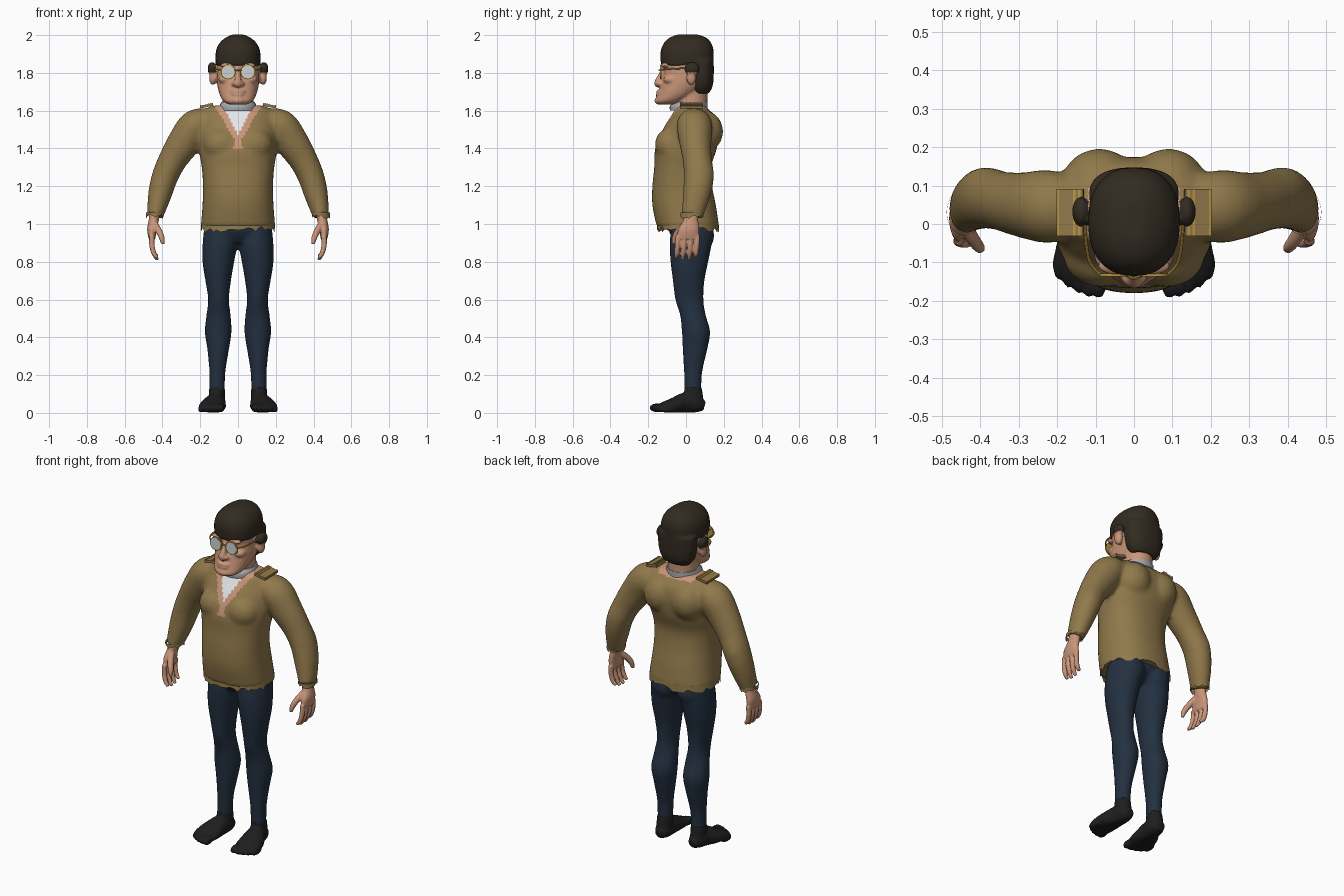
import bpy, bmesh, math, random
from mathutils import Vector, Matrix

random.seed(4)
cube = bpy.data.objects.get("Cube")
if cube:
    bpy.data.objects.remove(cube, do_unlink=True)


def material(name, *rgb):
    m = bpy.data.materials.new(name)
    m.use_nodes = True
    m.diffuse_color = (*rgb, 1)
    bsdf = next(n for n in m.node_tree.nodes if n.type == "BSDF_PRINCIPLED")
    bsdf.inputs["Base Color"].default_value = (*rgb, 1)
    return m


SHIRT = material("tan cloth", .28, .19, .07)
PANTS = material("navy cloth", .017, .03, .052)
HAIR = material("dark brown hair", .032, .024, .015)
SKIN = material("skin", .58, .30, .19)
SOCK = material("black sock", .013, .013, .014)
WHITE = material("white cloth", .78, .79, .8)
GREY = material("grey collar", .38, .40, .42)
LENS = material("pale lens", .62, .65, .65)
GOLD = material("gold", .48, .30, .05)


def spline(pts, steps):
    """Smooth rows of values passing through every given row."""
    p, out = [pts[0], *pts, pts[-1]], []
    for i in range(1, len(p) - 2):
        for k in range(steps):
            t = k / steps
            out.append([(2*b + (c-a)*t + (2*a-5*b+4*c-d)*t*t + (3*b-a-3*c+d)*t**3) / 2
                        for a, b, c, d in zip(*p[i-1:i+3])])
    return out + [list(pts[-1])]


def oval(a, b, n, power=2):
    for k in range(n):
        c, s = math.cos(math.tau*k/n), math.sin(math.tau*k/n)
        yield (a * math.copysign(abs(c)**(2/power), c),
               b * math.copysign(abs(s)**(2/power), s))


def tube(bm, pts, flat=False, ref=(0, 1, 0), n=28, power=2, steps=5):
    """Closed loft through rows of x, y, z, radius, radius."""
    rows, rings = spline(pts, steps), []
    for i, r in enumerate(rows):
        ahead, behind = rows[min(i+1, len(rows)-1)], rows[max(i-1, 0)]
        t = Vector((0, 0, 1)) if flat else (Vector(ahead[:3]) - Vector(behind[:3])).normalized()
        u = Vector(ref).cross(t).normalized()
        v = t.cross(u)
        rings.append([bm.verts.new(Vector(r[:3]) + u*a + v*b)
                      for a, b in oval(r[3], r[4], n, power)])
    for lo, hi in zip(rings, rings[1:]):
        for k in range(n):
            bm.faces.new((lo[k], lo[(k+1) % n], hi[(k+1) % n], hi[k]))
    bm.faces.new(rings[0][::-1])
    bm.faces.new(rings[-1])


def ball(bm, loc, size):
    bmesh.ops.create_icosphere(bm, subdivisions=3, radius=1,
                               matrix=Matrix.Translation(loc) @ Matrix.Diagonal((*size, 1)))


def mirror(bm):
    geom = bmesh.ops.duplicate(bm, geom=bm.verts[:] + bm.edges[:] + bm.faces[:])["geom"]
    bmesh.ops.scale(bm, vec=(-1, 1, 1), verts=[g for g in geom if isinstance(g, bmesh.types.BMVert)])


def finish(name, bm, mats, voxel=0, smooth=5, side=1, rule=None):
    """Turn the parts into one object; a voxel size melts them together."""
    bmesh.ops.scale(bm, vec=(side, 1, 1), verts=bm.verts[:])
    bmesh.ops.recalc_face_normals(bm, faces=bm.faces[:])
    mesh = bpy.data.meshes.new(name)
    bm.to_mesh(mesh)
    bm.free()
    ob = bpy.data.objects.new(name, mesh)
    bpy.context.collection.objects.link(ob)
    if voxel:
        m = ob.modifiers.new("fuse", "REMESH")
        m.mode, m.voxel_size = "VOXEL", voxel
        m = ob.modifiers.new("soften", "SMOOTH")
        m.factor, m.iterations = .5, smooth
        bpy.context.view_layer.update()
        dg = bpy.context.evaluated_depsgraph_get()
        mesh = bpy.data.meshes.new_from_object(ob.evaluated_get(dg))
        ob.modifiers.clear()
        ob.data = mesh
    mesh.materials.clear()
    for m in mats:
        mesh.materials.append(m)
    for p in mesh.polygons:
        p.use_smooth = True
        p.material_index = rule(p.center) if rule else 0
    if not voxel:
        mesh.set_sharp_from_angle(angle=math.radians(40))
    return ob


def ragged(name, x, y, z, rx, ry, drop, n, power=2):
    """Torn cloth edge hanging below an oval."""
    bm = bmesh.new()
    rim = list(oval(rx, ry, n, power))
    top = [bm.verts.new((x+a, y+b, z)) for a, b in rim]
    low = [bm.verts.new((x+a*1.01, y+b*1.01, z - drop*random.uniform(.35, 1))) for a, b in rim]
    for k in range(n):
        j = (k+1) % n
        bm.faces.new((low[k], low[j], top[j], top[k]))
    finish(name, bm, [SHIRT])


# Shirt: sleeves and muscles mirrored, then trunk; neck opening coloured by rule
def neckline(c):
    x = abs(c.x)
    if c.z > 1.606 and x < .115:
        return 1
    if c.y > 0 or c.z < 1.395:
        return 0
    if x < (c.z - 1.47) * .5:
        return 2
    return 1 if x < .022 + max(0, c.z - 1.45) * .57 else 0


bm = bmesh.new()
tube(bm, [(.14, .04, 1.55, .06, .075), (.22, .045, 1.52, .09, .095), (.287, .05, 1.43, .088, .085),
          (.345, .06, 1.34, .076, .077), (.387, .068, 1.25, .07, .08),
          (.415, .055, 1.15, .062, .072), (.44, .03, 1.04, .043, .057)])
ball(bm, (.4, .115, 1.265), (.03, .033, .04))
ball(bm, (.09, .1, 1.49), (.1, .097, .11))
ball(bm, (.085, -.08, 1.42), (.1, .085, .09))
mirror(bm)
tube(bm, [(0, .01, .985, .197, .165), (0, -.01, 1.1, .188, .168), (0, -.02, 1.2, .185, .158),
          (0, -.018, 1.3, .192, .15), (0, 0, 1.4, .207, .163), (0, .025, 1.5, .205, .148),
          (0, .038, 1.57, .195, .118), (0, .03, 1.61, .175, .085), (0, .03, 1.628, .12, .07)],
     flat=True, n=64, power=2.3)
finish("shirt", bm, [SHIRT, SKIN, WHITE], voxel=.0115, smooth=8, rule=neckline)
ragged("shirt_hem", 0, .01, 1.0, .194, .163, .045, 56, 2.3)

# Collar
bm = bmesh.new()
tube(bm, [(0, .015, 1.6, .1, .1), (0, .015, 1.625, .097, .1), (0, .025, 1.645, .09, .09)], flat=True)
finish("collar", bm, [GREY])

# Trousers
bm = bmesh.new()
tube(bm, [(.092, .035, 1.0, .085, .11), (.095, .025, .9, .092, .112), (.104, .018, .8, .084, .1),
          (.105, .014, .7, .068, .084), (.103, .018, .6, .055, .075), (.103, .036, .52, .064, .068),
          (.105, .053, .43, .071, .075), (.105, .048, .34, .058, .066), (.109, .038, .22, .043, .049),
          (.111, .036, .11, .041, .045)], flat=True)
ball(bm, (.085, .065, .94), (.085, .085, .09))
mirror(bm)
tube(bm, [(0, .02, .9, .1, .07), (0, .02, .96, .17, .11), (0, .02, 1.04, .17, .12)], flat=True)
finish("trousers", bm, [PANTS], voxel=.011, smooth=5)

# Head: face, nose, lips, ears and neck
bm = bmesh.new()
ball(bm, (.137, .032, 1.822), (.024, .04, .036))
ball(bm, (.133, .028, 1.775), (.02, .026, .04))
ball(bm, (.05, -.108, 1.84), (.045, .024, .014))
ball(bm, (.068, -.08, 1.765), (.036, .04, .024))
ball(bm, (.02, -.139, 1.742), (.014, .018, .013))
mirror(bm)
tube(bm, [(0, -.1, 1.632, .045, .048), (0, -.085, 1.65, .077, .074), (0, -.045, 1.69, .099, .1),
          (0, -.005, 1.75, .112, .125), (0, .007, 1.81, .113, .125), (0, .005, 1.86, .112, .13),
          (0, .008, 1.92, .1, .118), (0, .01, 1.96, .06, .08)], flat=True, power=2.25)
tube(bm, [(0, .03, 1.57, .09, .085), (0, .025, 1.64, .082, .088), (0, .025, 1.72, .08, .09)], flat=True)
tube(bm, [(0, -.112, 1.83, .014, .014), (0, -.132, 1.785, .014, .016), (0, -.149, 1.745, .02, .02),
          (0, -.14, 1.73, .013, .012)])
ball(bm, (0, -.138, 1.702), (.04, .02, .01))
ball(bm, (0, -.14, 1.684), (.036, .02, .01))
ball(bm, (0, -.136, 1.653), (.042, .032, .022))
finish("head", bm, [SKIN, HAIR], voxel=.0065, smooth=3,
       rule=lambda c: int(c.z > 1.803 and abs(c.x) > .117))

# Hair: crown plus the longer back
bm = bmesh.new()
tube(bm, [(0, .006, 1.84, .119, .139), (0, .006, 1.91, .118, .141), (0, .008, 1.955, .1, .127),
          (0, .01, 1.985, .068, .1), (0, .01, 2.003, .03, .055)], flat=True, power=2.3)
tube(bm, [(0, .08, 1.69, .075, .04), (0, .077, 1.73, .102, .064), (0, .077, 1.79, .115, .07),
          (0, .076, 1.87, .117, .071)], flat=True, power=2.4)
finish("hair", bm, [HAIR], voxel=.008, smooth=3)

# Spectacles
bm = bmesh.new()
tube(bm, [(.052, -.137, 1.805, .034, .034), (.052, -.131, 1.805, .034, .034)], ref=(0, 0, 1), steps=1)
mirror(bm)
finish("lenses", bm, [LENS])
bm = bmesh.new()
tube(bm, [(.052, -.136, 1.805, .039, .039), (.052, -.129, 1.805, .039, .039)], ref=(0, 0, 1), steps=1)
tube(bm, [(.088, -.132, 1.815, .004, .004), (.118, -.09, 1.82, .004, .004), (.13, .02, 1.826, .004, .004)],
     ref=(0, 0, 1), n=8)
tube(bm, [(0, -.142, 1.815, .004, .004), (.02, -.134, 1.812, .004, .004)], ref=(0, 0, 1), n=8, steps=1)
mirror(bm)
finish("spectacle_frame", bm, [GOLD])


# Shoulder tabs with gold stripes
def slab(bm, x, z, width, height):
    tilt = Matrix.Translation((.166, .03, 1.626)) @ Matrix.Rotation(.2, 4, "Y")
    bmesh.ops.create_cube(bm, size=1, matrix=tilt @ Matrix.Translation((x, 0, z))
                          @ Matrix.Diagonal((width, .122, height, 1)))


for side, label in ((1, "left"), (-1, "right")):
    bm = bmesh.new()
    slab(bm, 0, 0, .07, .014)
    finish(label + "_shoulder_tab", bm, [SHIRT], side=side)
    bm = bmesh.new()
    for x in (-.026, -.013, .031):
        slab(bm, x, .008, .006, .005)
    finish(label + "_tab_stripes", bm, [GOLD], side=side)

    # Cuff
    ragged(label + "_cuff", side*.44, .031, 1.06, .047, .06, .032, 24)

    # Hand
    bm = bmesh.new()
    tube(bm, [(.44, .03, 1.07, .028, .036), (.446, .025, 1.02, .027, .04), (.456, .014, .97, .025, .056),
              (.455, .009, .92, .018, .058)], flat=True)
    for k, reach in enumerate((.012, .002, .004, .02)):
        y = -.042 + k*.034
        tube(bm, [(.455, y, .94, .014, .014), (.456, y - .003, .89, .014, .014),
                  (.445, y - .007, .845, .013, .013), (.426, y - .01, .808 + reach, .009, .009)], n=14)
    tube(bm, [(.44, .0, 1.0, .017, .02), (.418, -.04, .96, .017, .018), (.403, -.06, .925, .015, .015),
              (.398, -.066, .893, .009, .009)], n=14)
    finish(label + "_hand", bm, [SKIN], voxel=.005, smooth=3, side=side)

    # Foot with five toes
    bm = bmesh.new()
    tube(bm, [(.112, .042, .04, .045, .052), (.112, .04, .09, .043, .05), (.111, .037, .135, .042, .046)],
         flat=True)
    tube(bm, [(.11, .098, .035, .025, .025), (.111, .06, .045, .045, .044), (.118, .0, .052, .053, .056),
              (.132, -.06, .04, .07, .043), (.138, -.12, .03, .07, .028), (.14, -.15, .024, .05, .02)],
         ref=(0, 0, 1))
    for k in range(5):
        ball(bm, (.092 + k*.026, -.152 + .005*k*k*.6, .027 - k*.002), (.021 - k*.0015, .042, .024 - k*.001))
    for v in bm.verts:
        v.co.z = max(v.co.z, .003)
    finish(label + "_foot", bm, [SOCK], voxel=.0075, smooth=3, side=side)
